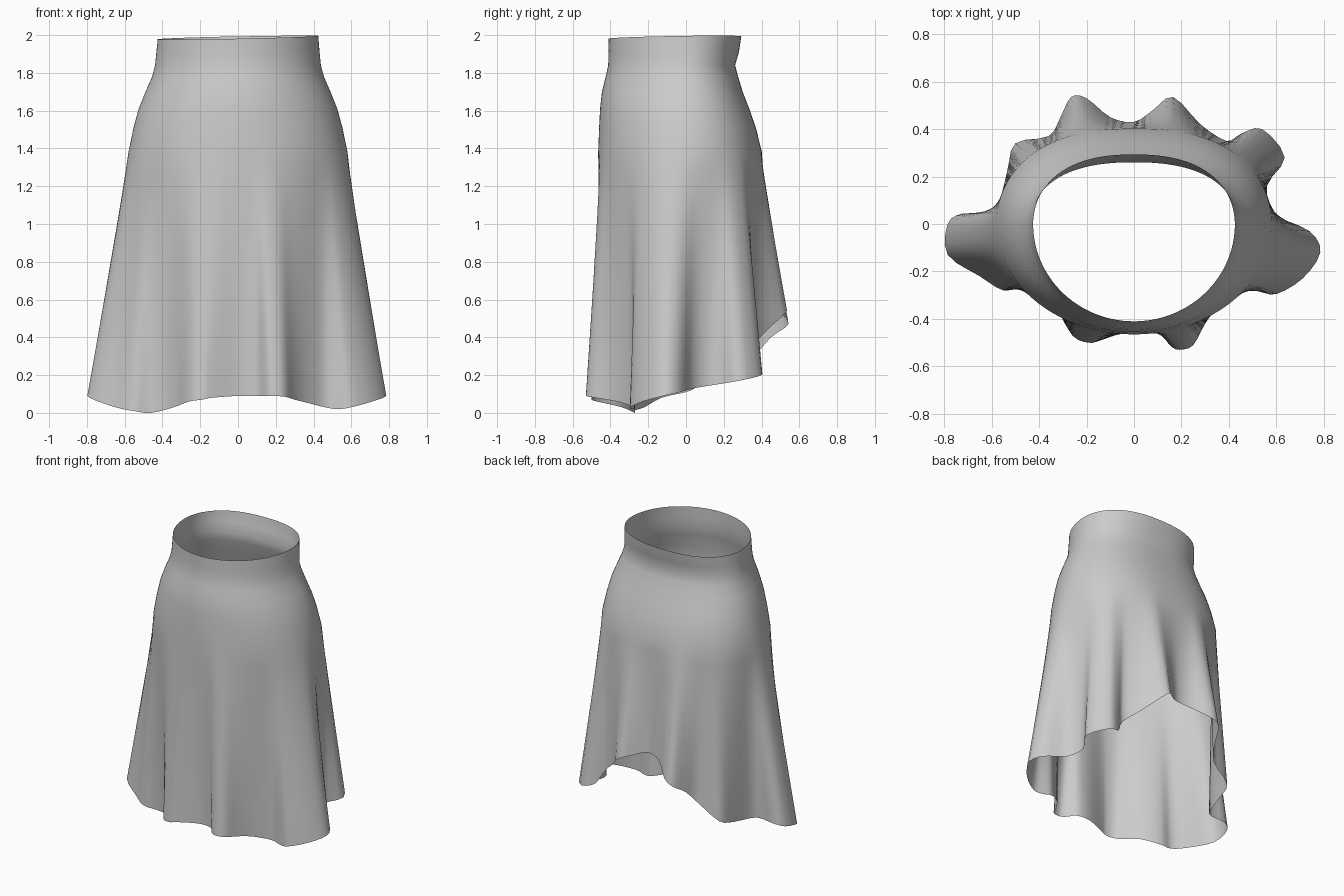
import bpy, bmesh
from math import atan2, cos, sin, copysign, pi
from mathutils import Vector

if "Cube" in bpy.data.objects:
    bpy.data.objects.remove(bpy.data.objects["Cube"])

# Hem outline (x, y, z), counter-clockwise from the front centre
HEM = [(0, -.445, .09), (.10, -.45, .09), (.15, -.51, .09), (.19, -.53, .09),
       (.25, -.51, .085), (.30, -.42, .07), (.36, -.345, .055), (.46, -.275, .03),
       (.53, -.285, .02), (.60, -.295, .03), (.71, -.23, .06), (.785, -.12, .09),
       (.74, -.03, .11), (.60, .04, .13), (.56, .16, .15), (.635, .28, .17),
       (.54, .40, .20), (.45, .38, .23), (.39, .35, .33), (.28, .42, .43),
       (.165, .535, .54), (.08, .48, .57), (0, .43, .59), (-.10, .45, .57),
       (-.20, .53, .50), (-.265, .535, .46), (-.31, .45, .40), (-.36, .37, .30),
       (-.50, .34, .20), (-.535, .22, .16), (-.59, .05, .14), (-.72, .045, .13),
       (-.785, 0, .11), (-.785, -.13, .08), (-.65, -.22, .03), (-.55, -.28, .01),
       (-.46, -.27, .0), (-.34, -.34, .03), (-.26, -.47, .06), (-.19, -.50, .07),
       (-.14, -.49, .08)]
# Waist to hip rings: z, half width, front y, back y
RINGS = [(1.987, .425, -.41, .293), (1.91, .432, -.41, .280), (1.84, .439, -.412, .260),
         (1.78, .455, -.425, .276), (1.70, .49, -.445, .300), (1.61, .526, -.455, .335),
         (1.51, .553, -.460, .37), (1.38, .580, -.465, .402)]
LEVELS = 12
W = 9   # smoothing half window, in hem points


def catmull(pts, sub):
    n, out = len(pts), []
    for i in range(n):
        a, b, c, d = (Vector(pts[(i + k) % n]) for k in (-1, 0, 1, 2))
        for s in range(sub):
            t = s / sub
            out.append(.5 * (2*b + (c-a)*t + (2*a-5*b+4*c-d)*t*t + (3*b-a-3*c+d)*t**3))
    return out


def ring_point(ring, ang):
    z, w, front, back = ring
    c, s = cos(ang), sin(ang)
    e = 1 - .14 * max(0, s) ** .5   # squarer at the back
    x = w * copysign(abs(c) ** e, c)
    y = (back if s > 0 else -front) * copysign(abs(s) ** e, s)
    return Vector((x, y, z + (.009 * c + .006 * s) * (z > 1.95)))


# Fine hem, plus a smoothed copy so the folds can fade out towards the hip
hem = catmull(HEM, 3)
n = len(hem)
soft = [sum((hem[(i + k) % n] for k in range(-W, W + 1)), Vector()) / (2 * W + 1)
        for i in range(n)]

# Unwrapped angles, made evenly increasing so no column crosses its neighbour
raw = []
for h in hem:
    a = atan2((h.y + .01) / .46, h.x / .64)
    while raw and a < raw[-1] - pi:
        a += 2 * pi
    raw.append(a)
angles = [sum(raw[(i + k) % n] + 2 * pi * ((i + k) // n) for k in range(-4, 5)) / 9
          for i in range(n)]

bm = bmesh.new()
columns = []
for i, h in enumerate(hem):
    col = [ring_point(r, angles[i]) for r in RINGS]
    hip = col[-1]
    for k in range(1, LEVELS + 1):
        t = k / LEVELS
        p = hip.lerp(soft[i], t) + (h - soft[i]) * t ** 1.05
        p.z = hip.z + (h.z - hip.z) * t
        col.append(p)
    columns.append([bm.verts.new(p) for p in col])
for i in range(n):
    a, b = columns[i], columns[(i + 1) % n]
    for k in range(len(a) - 1):
        bm.faces.new((a[k], a[k + 1], b[k + 1], b[k])).smooth = True

# Skirt: one open cloth surface
mesh = bpy.data.meshes.new("skirt")
bm.to_mesh(mesh)
bm.free()
skirt = bpy.data.objects.new("skirt", mesh)
bpy.context.collection.objects.link(skirt)
